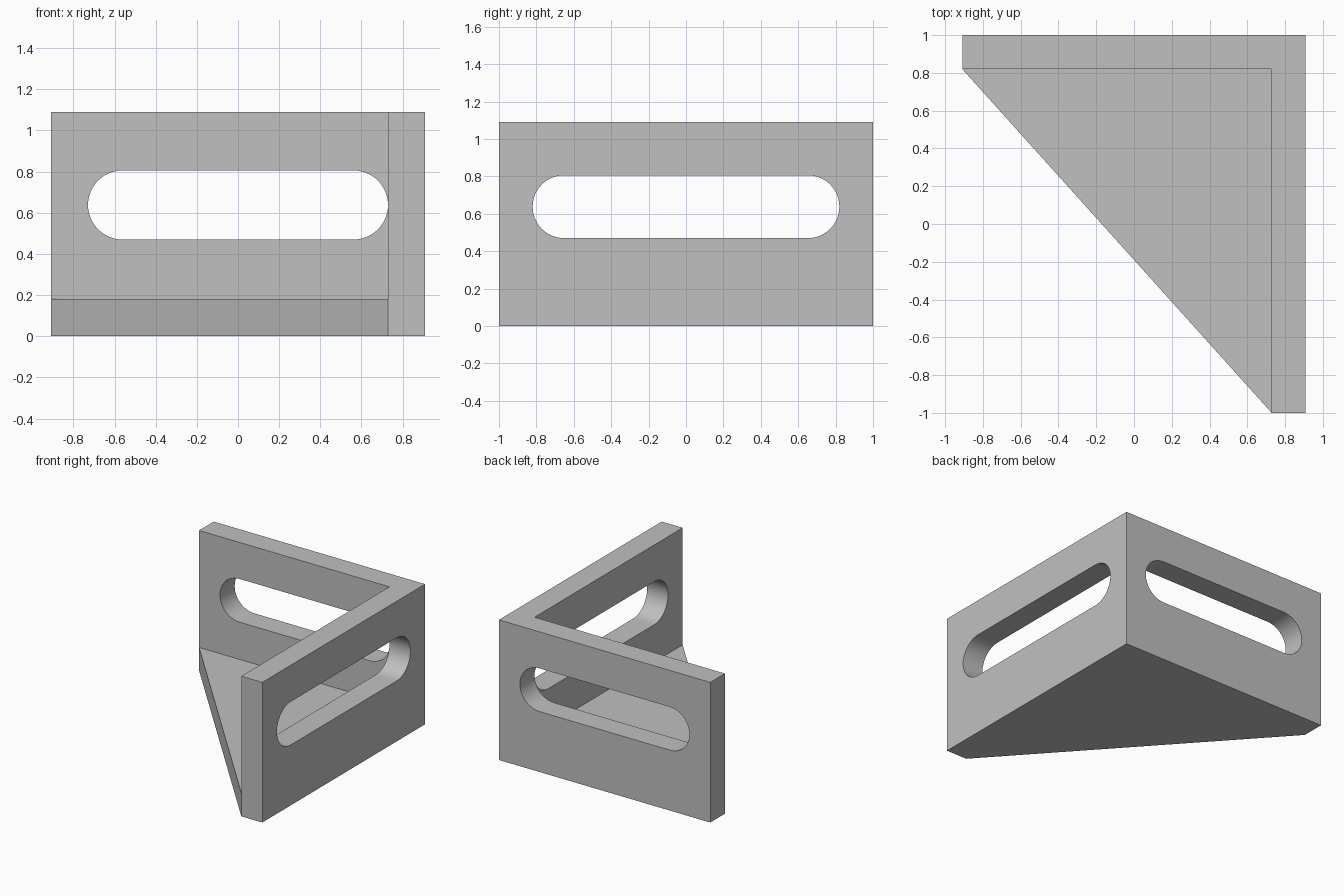
import bpy, bmesh, math
from mathutils import Matrix

cube = bpy.data.objects.get("Cube")
if cube:
    bpy.data.objects.remove(cube, do_unlink=True)

X, Y, HEIGHT = 0.909, 1.0, 1.09      # half width, half depth, wall height
T = 0.18                             # wall and floor thickness
IN_X, IN_Y = X - T, Y - T            # inner wall faces
SLOT_Z, SLOT_R = 0.638, 0.168

grey = bpy.data.materials.new("plain grey")
grey.use_nodes = True
grey.diffuse_color = (0.53, 0.53, 0.53, 1)
grey.node_tree.nodes["Principled BSDF"].inputs["Base Color"].default_value = grey.diffuse_color


def prism(name, outline, height, matrix=Matrix()):
    """Extrude a flat outline upward, then place it."""
    bm = bmesh.new()
    face = bm.faces.new([bm.verts.new((x, y, 0)) for x, y in outline])
    extruded = bmesh.ops.extrude_face_region(bm, geom=[face])["geom"]
    top = [v for v in extruded if isinstance(v, bmesh.types.BMVert)]
    bmesh.ops.translate(bm, verts=top, vec=(0, 0, height))
    bm.transform(matrix)
    bmesh.ops.recalc_face_normals(bm, faces=bm.faces)
    mesh = bpy.data.meshes.new(name)
    bm.to_mesh(mesh)
    bm.free()
    mesh.materials.append(grey)
    obj = bpy.data.objects.new(name, mesh)
    bpy.context.collection.objects.link(obj)
    return obj


def slot_outline(half_length, steps=24):
    """Rounded slot lying along x."""
    points = []
    for side in (1, -1):
        for i in range(steps + 1):
            a = math.pi * (i / steps - 0.5)
            points.append((side * (half_length - SLOT_R + SLOT_R * math.cos(a)),
                           side * SLOT_R * math.sin(a)))
    return points


# Two upright walls meeting at a corner
walls = prism("corner_walls", [(-X, Y), (-X, IN_Y), (IN_X, IN_Y),
                               (IN_X, -Y), (X, -Y), (X, Y)], HEIGHT)

# Long rounded slot through each wall
upright = Matrix.Rotation(math.pi / 2, 4, "X")
back = Matrix.Translation((0, Y + T / 2, SLOT_Z)) @ upright
side = (Matrix.Translation((IN_X - T / 2, 0, SLOT_Z))
        @ Matrix.Rotation(math.pi / 2, 4, "Z") @ upright)
cutters = [prism("back_slot_cutter", slot_outline(IN_X), 2 * T, back),
           prism("side_slot_cutter", slot_outline(IN_Y), 2 * T, side)]
bpy.context.view_layer.objects.active = walls
for cutter in cutters:
    mod = walls.modifiers.new("slot", "BOOLEAN")
    mod.operation = "DIFFERENCE"
    mod.solver = "EXACT"
    mod.object = cutter
    bpy.ops.object.modifier_apply(modifier=mod.name)
for cutter in cutters:
    bpy.data.objects.remove(cutter, do_unlink=True)

# Triangular floor joining the walls
prism("floor_plate", [(-X, IN_Y), (IN_X, -Y), (IN_X, IN_Y)], T)

# Smooth slot ends, sharp corners
bpy.ops.object.select_all(action="DESELECT")
walls.select_set(True)
bpy.ops.object.shade_smooth_by_angle(angle=math.radians(30))
